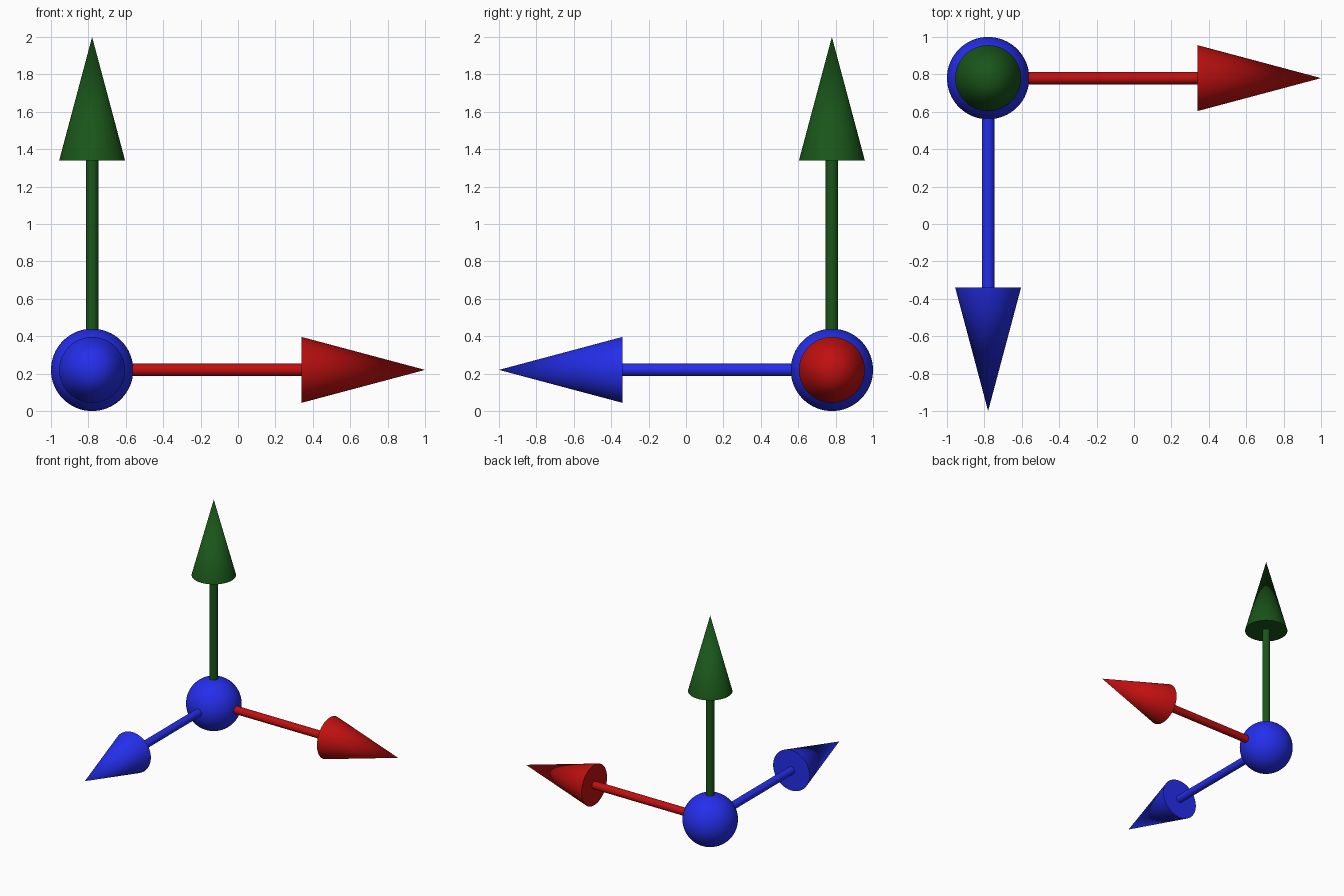
import bpy
from math import pi, radians
from mathutils import Vector

if "Cube" in bpy.data.objects:
    bpy.data.objects.remove(bpy.data.objects["Cube"])

CENTRE = Vector((-0.78, 0.78, 0.22))   # centre of the ball
BALL_R = 0.22
LENGTH = 1.78                          # ball centre to arrow tip
HEAD_LEN, HEAD_R = 0.66, 0.176
SHAFT_R = 0.033


def material(name, rgb):
    mat = bpy.data.materials.new(name)
    mat.diffuse_color = (*rgb, 1)
    mat.use_nodes = True
    mat.node_tree.nodes["Principled BSDF"].inputs["Base Color"].default_value = mat.diffuse_color
    return mat


def finish(name, mat):
    obj = bpy.context.object
    obj.name = name
    obj.data.materials.append(mat)
    bpy.ops.object.shade_smooth_by_angle(angle=radians(40))


def arrow(name, direction, rotation, mat):
    # Shaft from the ball centre to the head
    shaft_len = LENGTH - HEAD_LEN
    bpy.ops.mesh.primitive_cylinder_add(
        vertices=32, radius=SHAFT_R, depth=shaft_len,
        location=CENTRE + direction * shaft_len / 2, rotation=rotation)
    finish(name + "_shaft", mat)
    # Pointed head with a flat base
    bpy.ops.mesh.primitive_cone_add(
        vertices=64, radius1=HEAD_R, radius2=0, depth=HEAD_LEN,
        location=CENTRE + direction * (LENGTH - HEAD_LEN / 2), rotation=rotation)
    finish(name + "_head", mat)


red = material("red", (0.53, 0.005, 0.005))
green = material("green", (0.01, 0.09, 0.01))
blue = material("blue", (0.018, 0.027, 0.83))

# Ball at the corner
bpy.ops.mesh.primitive_uv_sphere_add(segments=64, ring_count=32, radius=BALL_R, location=CENTRE)
finish("origin_ball", blue)

# Three arrows at right angles
arrow("x_arrow", Vector((1, 0, 0)), (0, pi / 2, 0), red)
arrow("y_arrow", Vector((0, -1, 0)), (pi / 2, 0, 0), blue)
arrow("z_arrow", Vector((0, 0, 1)), (0, 0, 0), green)
